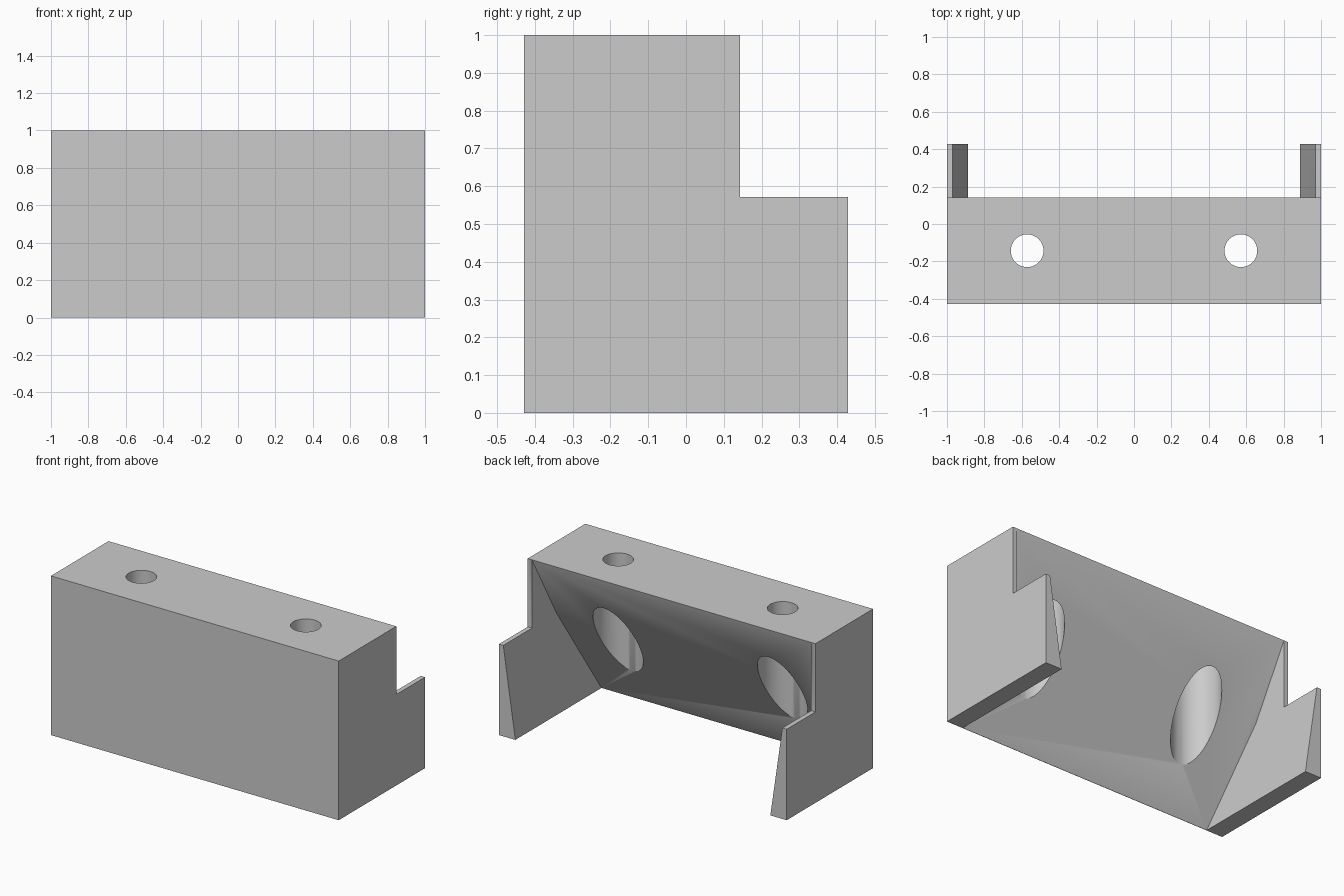
import bpy
import bmesh
import math
from mathutils import Vector

default = bpy.data.objects.get("Cube")
if default:
    bpy.data.objects.remove(default, do_unlink=True)

GREY = (0.6, 0.6, 0.6, 1.0)
mat = bpy.data.materials.new("plain grey")
mat.use_nodes = True
mat.diffuse_color = GREY
mat.node_tree.nodes["Principled BSDF"].inputs["Base Color"].default_value = GREY

FRONT, BACK, STEP_Y, STEP_Z = -0.4286, 0.4286, 0.1429, 0.5714


def add_object(name, bm):
    bmesh.ops.recalc_face_normals(bm, faces=bm.faces)
    mesh = bpy.data.meshes.new(name)
    bm.to_mesh(mesh)
    bm.free()
    obj = bpy.data.objects.new(name, mesh)
    bpy.context.collection.objects.link(obj)
    mesh.materials.append(mat)
    return obj


def prism(points, travel):
    """Extrude a closed outline along a vector."""
    bm = bmesh.new()
    face = bm.faces.new([bm.verts.new(p) for p in points])
    grown = bmesh.ops.extrude_face_region(bm, geom=[face])["geom"]
    verts = [v for v in grown if isinstance(v, bmesh.types.BMVert)]
    bmesh.ops.translate(bm, verts=verts, vec=travel)
    return bm


def cut(obj, cutter):
    cutter.hide_render = True
    mod = obj.modifiers.new("cut", "BOOLEAN")
    mod.operation = "DIFFERENCE"
    mod.solver = "EXACT"
    mod.object = cutter
    bpy.context.view_layer.objects.active = obj
    bpy.ops.object.modifier_apply(modifier=mod.name)
    bpy.data.objects.remove(cutter, do_unlink=True)


# Body: stepped side outline across the full width
outline = [(FRONT, 0), (BACK, 0), (BACK, STEP_Z), (STEP_Y, STEP_Z), (STEP_Y, 1), (FRONT, 1)]
body = add_object("bracket_body", prism([(-1, y, z) for y, z in outline], (2, 0, 0)))

# Cavity: tapered between the side walls, closed by the sloping inner face
half = [(0.857, -0.2), (0.97, STEP_Z), (0.97, 1.3)]
section = half + [(-x, z) for x, z in reversed(half)]
bm = prism([(x, -1, z) for x, z in section], (0, 2, 0))
low = Vector((0, FRONT + 0.002, 0))
slope = Vector((0, STEP_Y, 0.998)) - low
geom = bm.verts[:] + bm.edges[:] + bm.faces[:]
cut_geom = bmesh.ops.bisect_plane(bm, geom=geom, plane_co=low,
                                  plane_no=(0, slope.z, -slope.y), clear_inner=True)["geom_cut"]
bmesh.ops.contextual_create(bm, geom=[e for e in cut_geom if isinstance(e, bmesh.types.BMEdge)])
cut(body, add_object("cavity_cutter", bm))

# Screw holes with a wide counterbore from below
for side in (-1, 1):
    for radius, bottom, top in ((0.0875, 0.5, 1.2), (0.143, -0.2, 0.9)):
        bm = bmesh.new()
        bmesh.ops.create_cone(bm, cap_ends=True, segments=64, radius1=radius,
                              radius2=radius, depth=top - bottom)
        bmesh.ops.translate(bm, verts=bm.verts,
                            vec=(side * 0.5714, -0.1429, (top + bottom) / 2))
        cut(body, add_object("hole_cutter", bm))

bpy.ops.object.select_all(action="DESELECT")
body.select_set(True)
bpy.context.view_layer.objects.active = body
bpy.ops.object.shade_smooth_by_angle(angle=math.radians(30))
